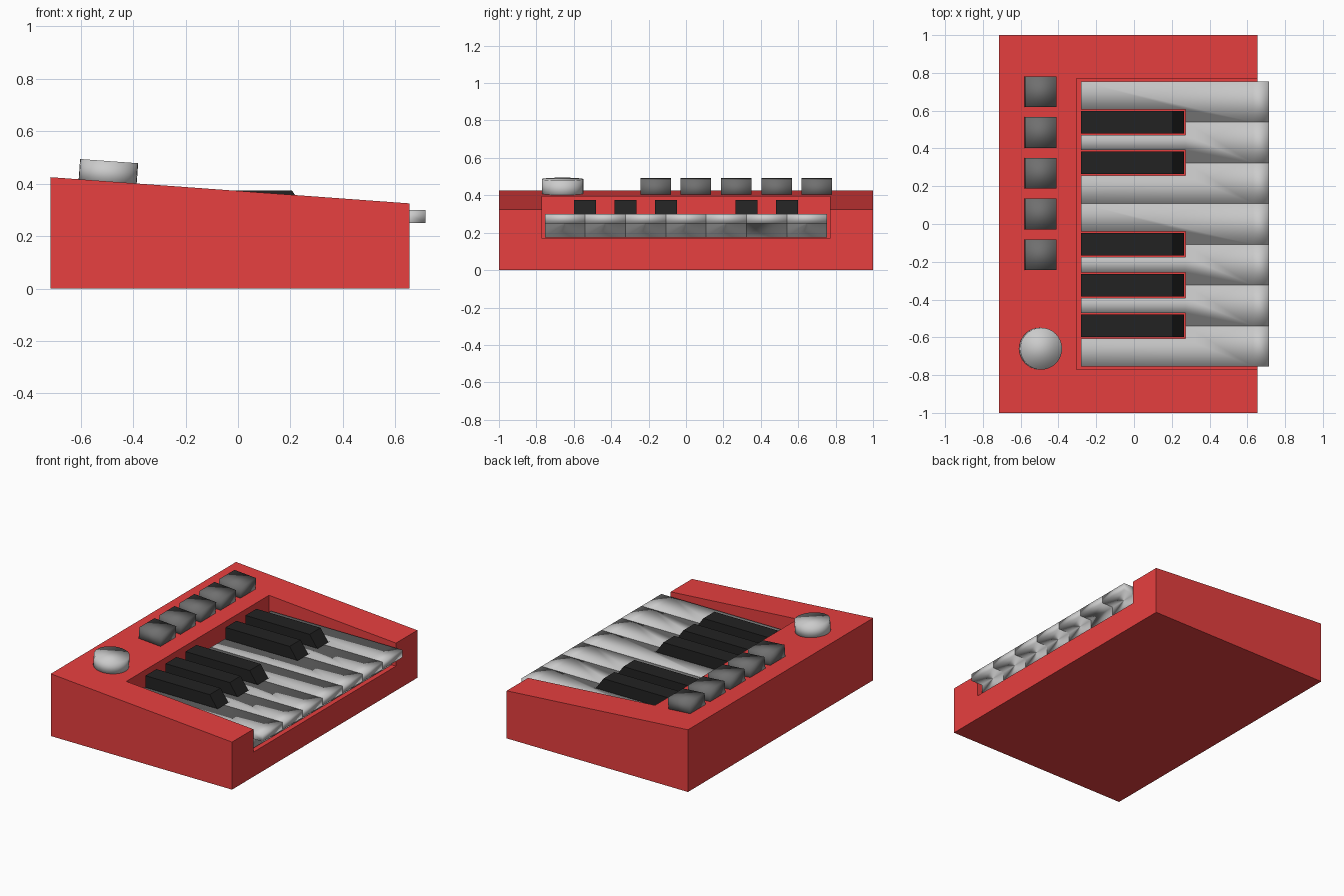
import bpy, bmesh, math
from mathutils import Matrix, Vector

if "Cube" in bpy.data.objects:
    bpy.data.objects.remove(bpy.data.objects["Cube"])

def material(name, rgb):
    m = bpy.data.materials.new(name)
    m.diffuse_color = (*rgb, 1)
    m.use_nodes = True
    m.node_tree.nodes["Principled BSDF"].inputs["Base Color"].default_value = m.diffuse_color
    return m

RED = material("red_plastic", (0.80, 0.05, 0.05))
BLACK = material("black_plastic", (0.016, 0.016, 0.016))
DARK = material("dark_rubber", (0.16, 0.16, 0.16))
WHITE = material("white_plastic", (0.80, 0.80, 0.80))

PITCH = 0.2157                       # white key spacing
TILT = math.atan2(0.10, 1.37)        # slope of the top panel
def panel_z(x):
    return 0.425 - (x + 0.715) * math.tan(TILT)

def finish(name, bm, mat=None, smooth=False):
    bmesh.ops.recalc_face_normals(bm, faces=bm.faces)
    me = bpy.data.meshes.new(name)
    bm.to_mesh(me)
    bm.free()
    if mat:
        me.materials.append(mat)
    for p in me.polygons:
        p.use_smooth = smooth
    ob = bpy.data.objects.new(name, me)
    bpy.context.collection.objects.link(ob)
    return ob

def extrude(bm, faces, offset):
    r = bmesh.ops.extrude_face_region(bm, geom=faces)["geom"]
    bmesh.ops.translate(bm, verts=[v for v in r if isinstance(v, bmesh.types.BMVert)], vec=offset)
    return [f for f in r if isinstance(f, bmesh.types.BMFace)]

def side_prism(bm, profile, y0, y1):
    # x-z outline swept along y
    f = bm.faces.new([bm.verts.new((x, y0, z)) for x, z in profile])
    extrude(bm, [f], Vector((0, y1 - y0, 0)))

# Body: sloped wedge with a key bay open at the playing edge
bm = bmesh.new()
side_prism(bm, [(-0.715, 0), (0.655, 0), (0.655, 0.325), (-0.715, 0.425)], -1, 1)
body = finish("body", bm, RED)
bm = bmesh.new()
side_prism(bm, [(-0.305, 0.168), (0.9, 0.168), (0.9, 0.7), (-0.305, 0.7)], -0.77, 0.77)
cutter = finish("key_bay_cutter", bm)
cutter.hide_render = True
cutter.hide_set(True)
cut = body.modifiers.new("key_bay", 'BOOLEAN')
cut.object = cutter
cut.solver = 'EXACT'

# White keys: notched around black keys, with an overhanging lip
BACK, NOTCH, FRONT, TIP = -0.28, 0.272, 0.63, 0.715
black_after = {1, 2, 3, 5, 6}        # key boundaries carrying a black key
for i in range(7):
    y0, y1 = (i - 3.5) * PITCH, (i - 2.5) * PITCH
    n0 = 0.068 if i in black_after else 0
    n1 = 0.068 if i + 1 in black_after else 0
    outline = [(BACK, y0 + n0)]
    if n0:
        outline += [(NOTCH, y0 + n0), (NOTCH, y0)]
    outline += [(FRONT, y0), (FRONT, y1)]
    if n1:
        outline += [(NOTCH, y1), (NOTCH, y1 - n1)]
    outline += [(BACK, y1 - n1)]
    bm = bmesh.new()
    base = bm.faces.new([bm.verts.new((x, y, 0.175)) for x, y in outline])
    top = extrude(bm, [base], Vector((0, 0, 0.075)))
    extrude(bm, top, Vector((0, 0, 0.05)))
    lip = [f for f in bm.faces if all(v.co.x > FRONT - 0.001 and v.co.z > 0.24 for v in f.verts)]
    extrude(bm, lip, Vector((TIP - FRONT, 0, 0)))
    # merge leftover layers so sides and top are clean
    bmesh.ops.dissolve_limit(bm, angle_limit=0.01, verts=bm.verts, edges=bm.edges)
    finish(f"white_key_{i + 1}", bm, WHITE, smooth=True)

# Black keys with a chamfered nose
for n, i in enumerate(sorted(black_after)):
    y = (i - 3.5) * PITCH
    bm = bmesh.new()
    side_prism(bm, [(BACK, 0.175), (0.265, 0.175), (0.265, 0.29), (0.205, 0.375), (BACK, 0.375)],
               y - 0.059, y + 0.059)
    finish(f"black_key_{n + 1}", bm, BLACK)

# Pad buttons and knob stand square to the sloped panel
def on_panel(y, scale):
    return (Matrix.Translation((-0.495, y, panel_z(-0.495) + 0.03))
            @ Matrix.Rotation(TILT, 4, 'Y') @ Matrix.Diagonal((*scale, 1)))

for i in range(5):
    bm = bmesh.new()
    bmesh.ops.create_cube(bm, size=1, matrix=on_panel(-0.163 + i * PITCH, (0.165, 0.163, 0.095)))
    finish(f"pad_button_{i + 1}", bm, DARK, smooth=True)

bm = bmesh.new()
bmesh.ops.create_cone(bm, cap_ends=True, segments=32, radius1=0.111, radius2=0.111, depth=1,
                      matrix=on_panel(-0.66, (1, 1, 0.095)))
finish("knob", bm, WHITE, smooth=True)
